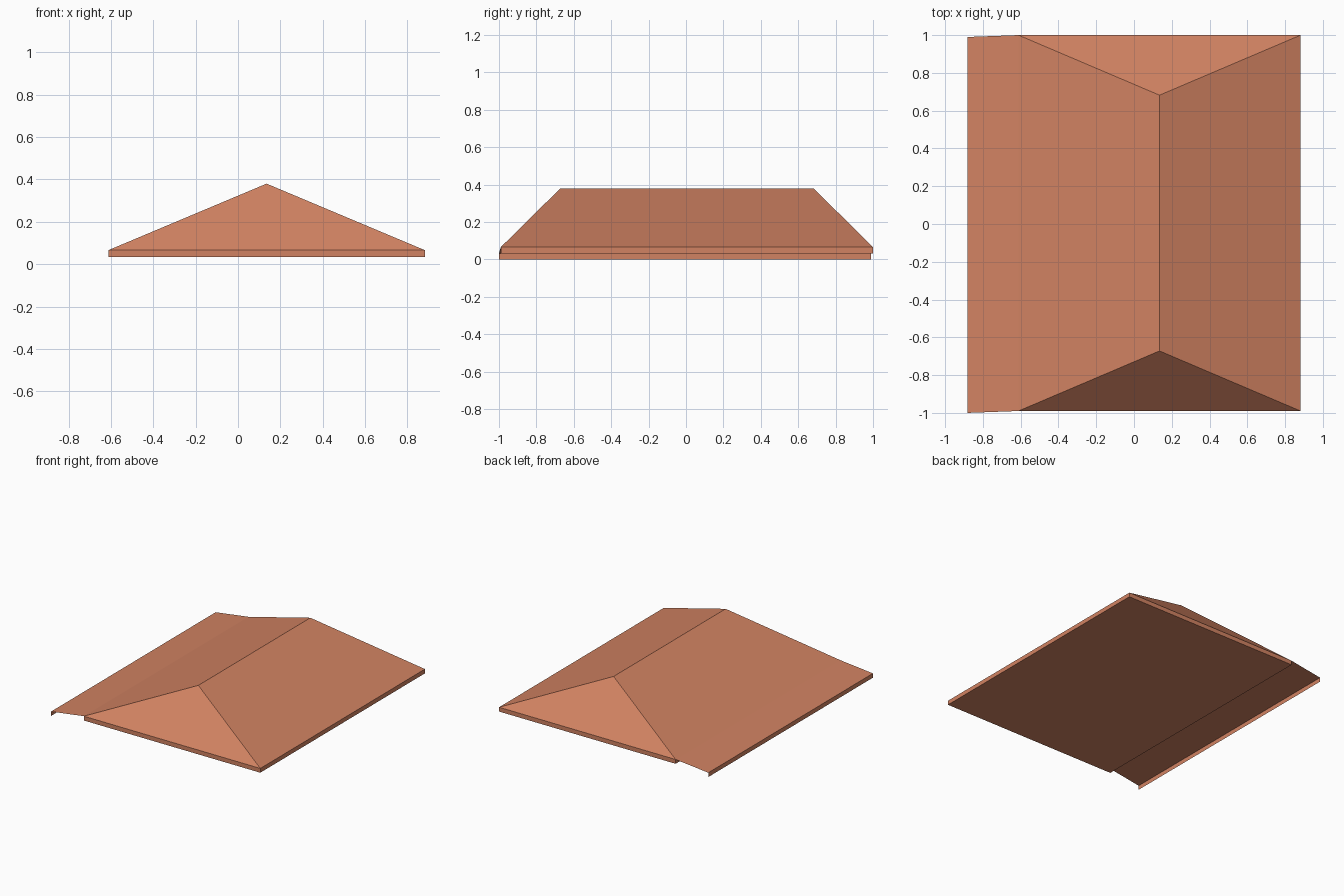
import bpy

if "Cube" in bpy.data.objects:
    bpy.data.objects.remove(bpy.data.objects["Cube"])

# Single terracotta colour
clay = bpy.data.materials.new("terracotta")
clay.diffuse_color = (0.64, 0.225, 0.122, 1)
clay.use_nodes = True
clay.node_tree.nodes["Principled BSDF"].inputs["Base Color"].default_value = clay.diffuse_color


def make_part(name, verts, faces):
    mesh = bpy.data.meshes.new(name)
    mesh.from_pydata(verts, [], faces)
    mesh.materials.append(clay)
    mesh.update()
    obj = bpy.data.objects.new(name, mesh)
    bpy.context.collection.objects.link(obj)
    return obj


# Main dimensions
LEFT, RIGHT, FRONT, BACK = -0.612, 0.882, -0.99, 1.0
SOFFIT, EAVE, RIDGE = 0.033, 0.066, 0.38
RIDGE_X, RIDGE_FRONT, RIDGE_BACK = 0.135, -0.672, 0.682
PORCH_X, PORCH_FRONT, PORCH_BACK = -0.882, -1.0, 0.99


def ring(z):
    return [(LEFT, FRONT, z), (RIGHT, FRONT, z), (RIGHT, BACK, z), (LEFT, BACK, z)]


# Hipped roof with closed soffit and fascia all round
make_part(
    "hip_roof",
    ring(SOFFIT) + ring(EAVE) + [(RIDGE_X, RIDGE_FRONT, RIDGE), (RIDGE_X, RIDGE_BACK, RIDGE)],
    [(3, 2, 1, 0)]
    + [(i, (i + 1) % 4, (i + 1) % 4 + 4, i + 4) for i in range(4)]
    + [(4, 5, 8), (5, 6, 9, 8), (6, 7, 9), (7, 4, 8, 9)],
)

# Shallow porch roof sheet on the left, with a hanging fascia strip
make_part(
    "porch_roof",
    [(LEFT, FRONT, EAVE), (LEFT, BACK, EAVE),
     (PORCH_X, PORCH_FRONT, SOFFIT), (PORCH_X, PORCH_BACK, SOFFIT),
     (PORCH_X, PORCH_FRONT, 0), (PORCH_X, PORCH_BACK, 0)],
    [(0, 1, 3, 2), (2, 3, 5, 4)],
)
